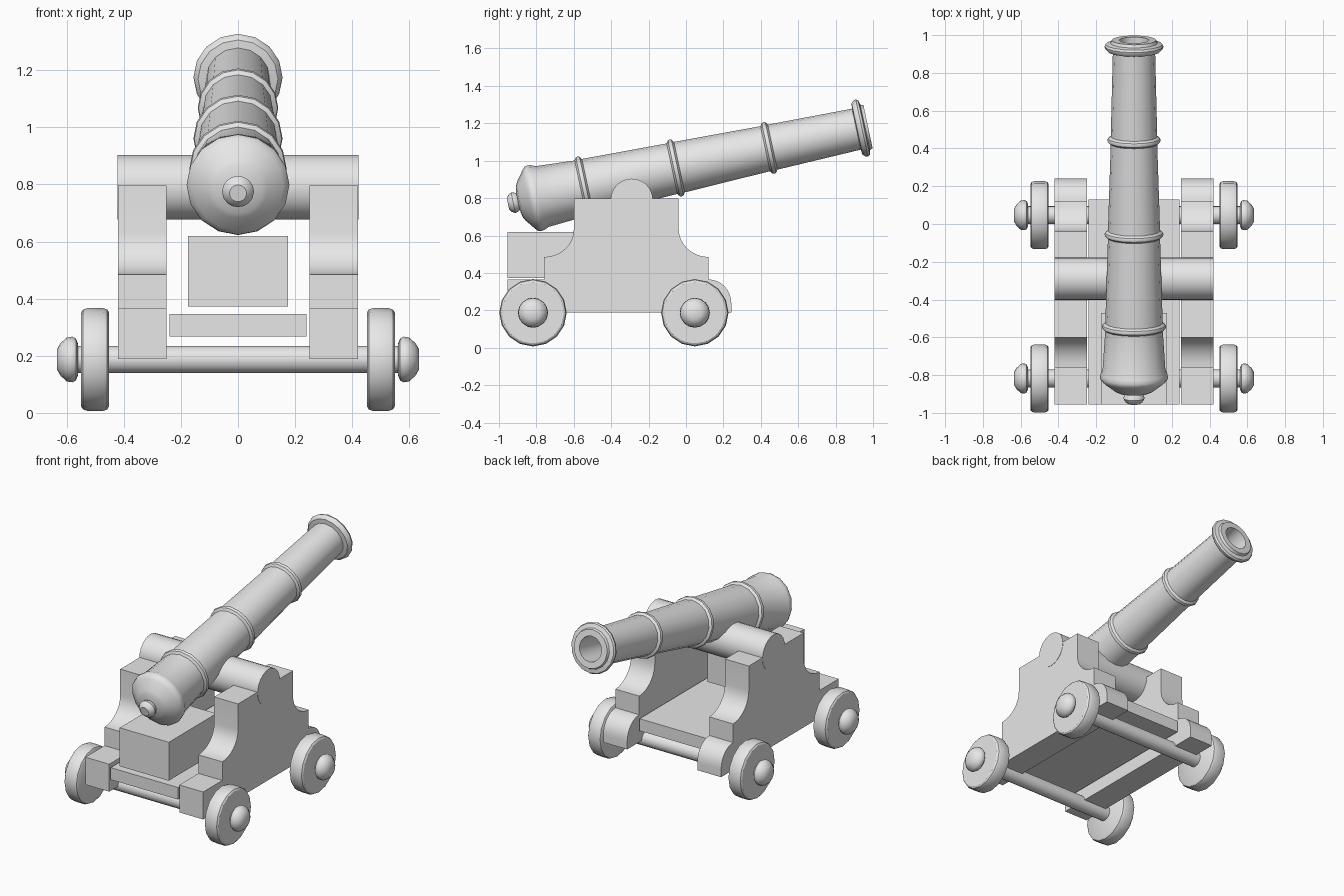
import bpy, bmesh, math
from mathutils import Matrix, Vector

if "Cube" in bpy.data.objects:
    bpy.data.objects.remove(bpy.data.objects["Cube"])

grey = bpy.data.materials.new("plain grey")
grey.diffuse_color = (0.8, 0.8, 0.8, 1)
grey.use_nodes = True
grey.node_tree.nodes["Principled BSDF"].inputs["Base Color"].default_value = grey.diffuse_color


def finish(name, bm, matrix=Matrix()):
    bmesh.ops.recalc_face_normals(bm, faces=bm.faces)
    mesh = bpy.data.meshes.new(name)
    bm.to_mesh(mesh)
    bm.free()
    mesh.materials.append(grey)
    ob = bpy.data.objects.new(name, mesh)
    bpy.context.collection.objects.link(ob)
    ob.matrix_world = matrix
    bpy.ops.object.select_all(action='DESELECT')
    ob.select_set(True)
    bpy.context.view_layer.objects.active = ob
    bpy.ops.object.shade_smooth_by_angle(angle=math.radians(35))
    return ob


def lathe(name, profile, matrix, sides=16):
    """Turn (distance along axis, radius) points round local z."""
    bm = bmesh.new()
    vs = [bm.verts.new((r, 0, t)) for t, r in profile]
    es = [bm.edges.new(p) for p in zip(vs, vs[1:])]
    bmesh.ops.spin(bm, geom=vs + es, cent=(0, 0, 0), axis=(0, 0, 1),
                   angle=math.tau, steps=sides, use_merge=True)
    bmesh.ops.remove_doubles(bm, verts=bm.verts, dist=1e-5)
    return finish(name, bm, matrix)


def box(name, x, y0, y1, z0, z1):
    bm = bmesh.new()
    size = Matrix.Diagonal((2 * x, y1 - y0, z1 - z0, 1))
    bmesh.ops.create_cube(bm, size=1, matrix=Matrix.Translation((0, (y0 + y1) / 2, (z0 + z1) / 2)) @ size)
    finish(name, bm)


def arc(cy, cz, ry, rz, a0, a1, n=8):
    angles = [math.radians(a0 + (a1 - a0) * i / n) for i in range(n + 1)]
    return [(cy + ry * math.cos(a), cz + rz * math.sin(a)) for a in angles]


def along_x(side, y, z):
    return Matrix.Translation((0, y, z)) @ Matrix.Rotation(side * math.pi / 2, 4, 'Y')


# Barrel with reinforcing rings, muzzle lip, bore and breech knob
def ring(t, r):
    return [(t - .02, r - .018), (t - .01, r - .003), (t, r), (t + .01, r - .003), (t + .02, r - .018)]


barrel = [(-.677, 0), (-.677, .03), (-.665, .047), (-.648, .056), (-.632, .052), (-.622, .046),
          (-.615, .085), (-.605, .105), (-.565, .158), (-.55, .175), (-.535, .18), (-.515, .177),
          (-.49, .166)]
barrel += ring(-.26, .17) + ring(.24, .156) + ring(.75, .141)
barrel += [(1.228, .112), (1.232, .14), (1.245, .153), (1.258, .156), (1.27, .15), (1.276, .124),
           (1.292, .118), (1.292, .078), (.85, .075), (.85, 0)]
tilt = Matrix.Translation((0, -.29, .911)) @ Matrix.Rotation(math.radians(-77.9), 4, 'X')
lathe("barrel", barrel, tilt)

# Trunnion bar
lathe("trunnion", [(-.422, 0), (-.422, .113), (.422, .113), (.422, 0)], along_x(1, -.29, .791), 24)

# Stepped side cheeks
outline = [(-.955, .188), (-.955, .365), (-.76, .365)]
outline += arc(-.76, .63, .16, .145, -90, 0)
outline += [(-.60, .797), (-.04, .797)]
outline += arc(.12, .64, .16, .155, 180, 270)
outline += arc(.12, .24, .122, .125, 90, 0)
outline += [(.242, .188)]
for side, label in ((-1, "left"), (1, "right")):
    bm = bmesh.new()
    face = bm.faces.new([bm.verts.new((side * .25, y, z)) for y, z in outline])
    ext = bmesh.ops.extrude_face_region(bm, geom=[face])
    verts = [v for v in ext["geom"] if isinstance(v, bmesh.types.BMVert)]
    bmesh.ops.translate(bm, verts=verts, vec=Vector((side * .17, 0, 0)))
    finish(label + "_cheek", bm)

# Floor board and elevating block
box("floor_board", .24, -.955, .13, .268, .346)
box("breech_block", .175, -.955, -.47, .372, .62)

# Axles, wheels and hub caps
wheel = [(.452, 0), (.452, .165), (.458, .175), (.472, .18), (.528, .18), (.542, .175),
         (.549, .165), (.549, 0)]
hub = [(.56, 0), (.56, .055), (.568, .074), (.58, .08), (.60, .077), (.622, .056), (.634, .036), (.634, 0)]
for y, place in ((-.818, "rear"), (.047, "front")):
    lathe(place + "_axle", [(-.58, 0), (-.58, .048), (.58, .048), (.58, 0)], along_x(1, y, .187))
    for side, label in ((-1, "left"), (1, "right")):
        lathe(f"{place}_{label}_wheel", wheel, along_x(side, y, .187))
        lathe(f"{place}_{label}_hub_cap", hub, along_x(side, y, .187))
